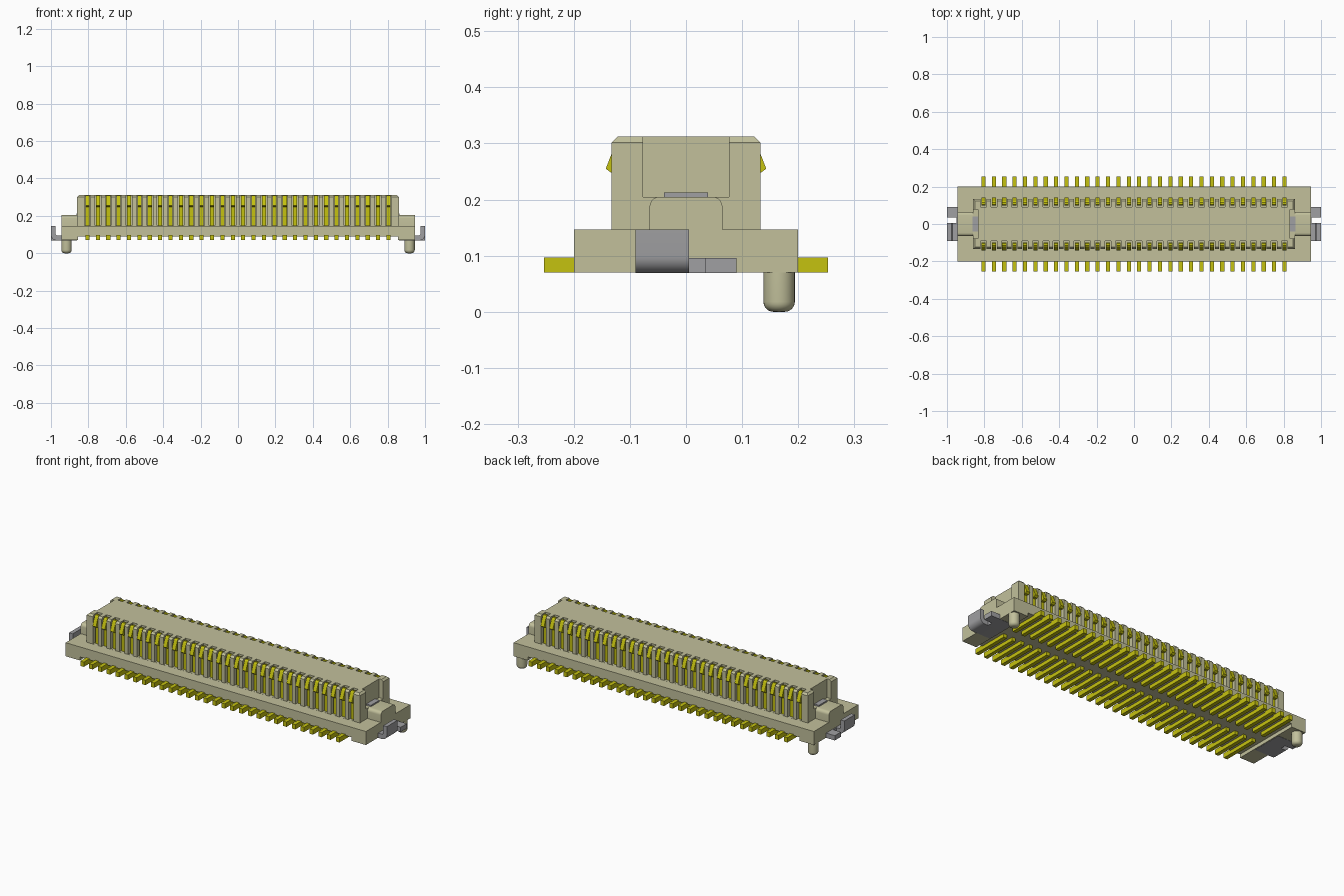
import bpy, bmesh, math
from mathutils import Vector

if "Cube" in bpy.data.objects:
    bpy.data.objects.remove(bpy.data.objects["Cube"], do_unlink=True)


def material(name, rgb):
    m = bpy.data.materials.new(name)
    m.use_nodes = True
    m.diffuse_color = (*rgb, 1)
    m.node_tree.nodes["Principled BSDF"].inputs["Base Color"].default_value = (*rgb, 1)
    return m


BEIGE = material("beige plastic", (0.54, 0.53, 0.33))
GOLD = material("gold contact", (0.56, 0.54, 0.005))
GREY = material("grey metal", (0.35, 0.35, 0.36))

PINS, PITCH = 30, 0.0555
PIN_X = [(i - (PINS - 1) / 2) * PITCH for i in range(PINS)]


def add_prism(bm, pts, axis, lo, hi):
    """Extrude a 2D profile along x (profile in y,z) or along y (profile in x,z)."""
    def place(p, d):
        return Vector((d, p[0], p[1]) if axis == "x" else (p[0], d, p[1]))
    a = [bm.verts.new(place(p, lo)) for p in pts]
    b = [bm.verts.new(place(p, hi)) for p in pts]
    n = len(pts)
    faces = [bm.faces.new(a), bm.faces.new(b[::-1])]
    for i in range(n):
        faces.append(bm.faces.new((a[i], b[i], b[(i + 1) % n], a[(i + 1) % n])))
    bmesh.ops.recalc_face_normals(bm, faces=faces)


def add_box(bm, x0, x1, y0, y1, z0, z1):
    add_prism(bm, [(y0, z0), (y1, z0), (y1, z1), (y0, z1)], "x", x0, x1)


def finish(name, bm, mat, smooth=False):
    bmesh.ops.recalc_face_normals(bm, faces=bm.faces[:])
    me = bpy.data.meshes.new(name)
    bm.to_mesh(me)
    bm.free()
    ob = bpy.data.objects.new(name, me)
    bpy.context.collection.objects.link(ob)
    me.materials.append(mat)
    if smooth:
        bpy.ops.object.select_all(action="DESELECT")
        ob.select_set(True)
        bpy.context.view_layer.objects.active = ob
        bpy.ops.object.shade_smooth_by_angle(angle=math.radians(35))
    return ob


def arc(cx, cz, r, a0, a1, n=8):
    return [(cx + r * math.cos(math.radians(a0 + (a1 - a0) * i / n)),
             cz + r * math.sin(math.radians(a0 + (a1 - a0) * i / n))) for i in range(n + 1)]


# Base slab with a raised underside between the two end feet
bm = bmesh.new()
add_prism(bm, [(-0.945, 0.07), (-0.855, 0.07), (-0.855, 0.09), (0.855, 0.09), (0.855, 0.07),
               (0.945, 0.07), (0.945, 0.147), (-0.945, 0.147)], "y", -0.2, 0.2)
finish("base", bm, BEIGE)

# Tower with chamfered top edges
bm = bmesh.new()
add_box(bm, -0.86, 0.86, -0.133, 0.133, 0.14, 0.312)
top = [e for e in bm.edges if all(v.co.z > 0.3 for v in e.verts)]
bmesh.ops.bevel(bm, geom=top, offset=0.0105, segments=1, affect="EDGES")
tower = finish("tower", bm, BEIGE)

# Cut the contact slots and the recess in each end
bm = bmesh.new()
for side in (-1, 1):
    for x in PIN_X:
        y0, y1 = sorted((side * 0.09, side * 0.2))
        add_box(bm, x - 0.016, x + 0.016, y0, y1, 0.1473, 0.4)
    x0, x1 = sorted((side * 0.835, side * 0.95))
    add_box(bm, x0, x1, -0.077, 0.077, 0.205, 0.4)
cutter = finish("slot_cutter", bm, BEIGE)
cutter.hide_render = True
mod = tower.modifiers.new("slots", "BOOLEAN")
mod.operation = "DIFFERENCE"
mod.solver = "EXACT"
mod.object = cutter
bpy.context.view_layer.objects.active = tower
bpy.ops.object.modifier_apply(modifier=mod.name)
bpy.data.objects.remove(cutter, do_unlink=True)

# Contact pins: solder tail, upright leg and hooked tip
PIN = [(0.253, 0.07), (0.253, 0.097), (0.118, 0.097), (0.118, 0.247), (0.132, 0.247),
       (0.143, 0.255), (0.133, 0.281), (0.124, 0.303), (0.116, 0.309), (0.105, 0.309),
       (0.099, 0.302), (0.098, 0.097), (0.035, 0.097), (0.035, 0.07)]
for side, label in ((-1, "front"), (1, "back")):
    bm = bmesh.new()
    for x in PIN_X:
        add_prism(bm, [(side * y, z) for y, z in PIN], "x", x - 0.011, x + 0.011)
    finish(label + "_contacts", bm, GOLD)

# Parts repeated at both ends
CLIP = ([(0.86, 0.069), (0.97, 0.069)] + arc(0.97, 0.099, 0.03, -90, 0)
        + [(1.0, 0.147), (0.977, 0.147), (0.977, 0.102), (0.971, 0.096), (0.86, 0.096)])
CLIP = [p for i, p in enumerate(CLIP)
        if i == 0 or (Vector(p) - Vector(CLIP[i - 1])).length > 1e-5]
for s, label in ((1, "left"), (-1, "right")):
    # Key block with rounded top corners
    bm = bmesh.new()
    block = ([(-0.065, 0.14), (0.065, 0.14)] + arc(0.047, 0.187, 0.018, 0, 90, 5)
             + arc(-0.047, 0.187, 0.018, 90, 180, 5))
    x0, x1 = sorted((s * 0.85, s * 0.945))
    add_prism(bm, block, "x", x0, x1)
    finish(label + "_end_block", bm, BEIGE, True)

    # Small metal tab on the recess shelf
    bm = bmesh.new()
    x0, x1 = sorted((s * 0.834, s * 0.864))
    add_box(bm, x0, x1, -0.039, 0.039, 0.2, 0.213)
    finish(label + "_tab", bm, GREY)

    # Hold-down clip: upturned lip, flat foot and the strip joining them
    bm = bmesh.new()
    add_prism(bm, [(s * x, z) for x, z in CLIP], "y", -0.09, 0.005)
    for reach, y0, y1 in ((0.95, 0.005, 0.035), (1.0, 0.035, 0.09)):
        x0, x1 = sorted((s * 0.86, s * reach))
        add_box(bm, x0, x1, y0, y1, 0.069, 0.096)
    finish(label + "_clip", bm, GREY, True)

    # Locating peg with a rounded tip
    bm = bmesh.new()
    profile = [(0, 0)] + arc(0.010, 0.018, 0.018, -90, 0, 6) + [(0.028, 0.08)]
    vs = [bm.verts.new((r, 0, z)) for r, z in profile]
    es = [bm.edges.new(pair) for pair in zip(vs, vs[1:])]
    bmesh.ops.spin(bm, geom=vs + es, cent=(0, 0, 0), axis=(0, 0, 1),
                   angle=2 * math.pi, steps=28, use_merge=True)
    bmesh.ops.remove_doubles(bm, verts=bm.verts[:], dist=1e-5)
    bmesh.ops.translate(bm, verts=bm.verts[:], vec=(s * 0.917, 0.166, 0))
    finish(label + "_peg", bm, BEIGE, True)
